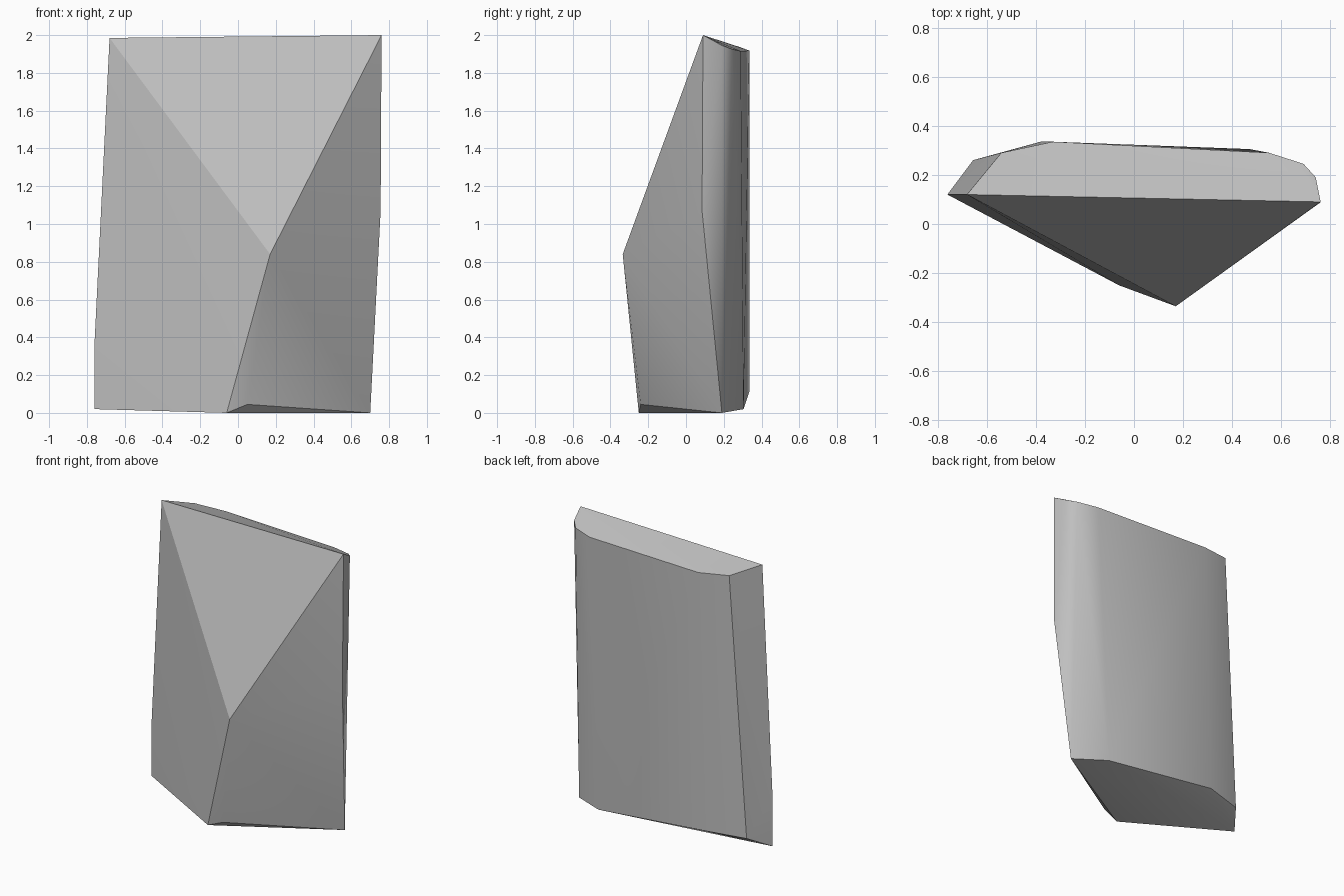
import bpy, bmesh, math

cube = bpy.data.objects.get("Cube")
if cube:
    bpy.data.objects.remove(cube, do_unlink=True)

# Flat stone colour
stone = bpy.data.materials.new("grey_stone")
stone.use_nodes = True
colour = (0.52, 0.52, 0.52, 1)
stone.diffuse_color = colour
stone.node_tree.nodes["Principled BSDF"].inputs["Base Color"].default_value = colour

# Corners of the slanted top facet, left to right around the back
top = [(-.68, .12, 1.985), (-.54, .29, 1.935), (-.33, .335, 1.918),
       (.55, .29, 1.915), (.69, .245, 1.925), (.74, .19, 1.945), (.76, .09, 2)]
# Corners of the foot and its chipped front and back edges
foot = [(-.76, .12, .02), (-.06, -.25, 0), (.05, -.24, .045), (.7, .19, 0),
        (.47, .305, .02), (-.38, .335, .11), (-.655, .26, .1)]
# Front ridge point and the corners partway up the sides
sides = [(.17, -.335, .84), (-.76, .12, .36), (.755, .085, 1.07)]

# Chiselled rock: the convex skin around the corners
bm = bmesh.new()
for corner in top + foot + sides:
    bm.verts.new(corner)
hull = bmesh.ops.convex_hull(bm, input=bm.verts[:])
loose = [v for v in bm.verts if not v.link_faces]
bmesh.ops.delete(bm, geom=loose, context="VERTS")
bmesh.ops.recalc_face_normals(bm, faces=bm.faces[:])
mesh = bpy.data.meshes.new("rock")
bm.to_mesh(mesh)
bm.free()
mesh.materials.append(stone)
rock = bpy.data.objects.new("rock", mesh)
bpy.context.collection.objects.link(rock)

# Soft back and sides, crisp main edges
bpy.ops.object.select_all(action="DESELECT")
rock.select_set(True)
bpy.context.view_layer.objects.active = rock
bpy.ops.object.shade_smooth_by_angle(angle=math.radians(30))
